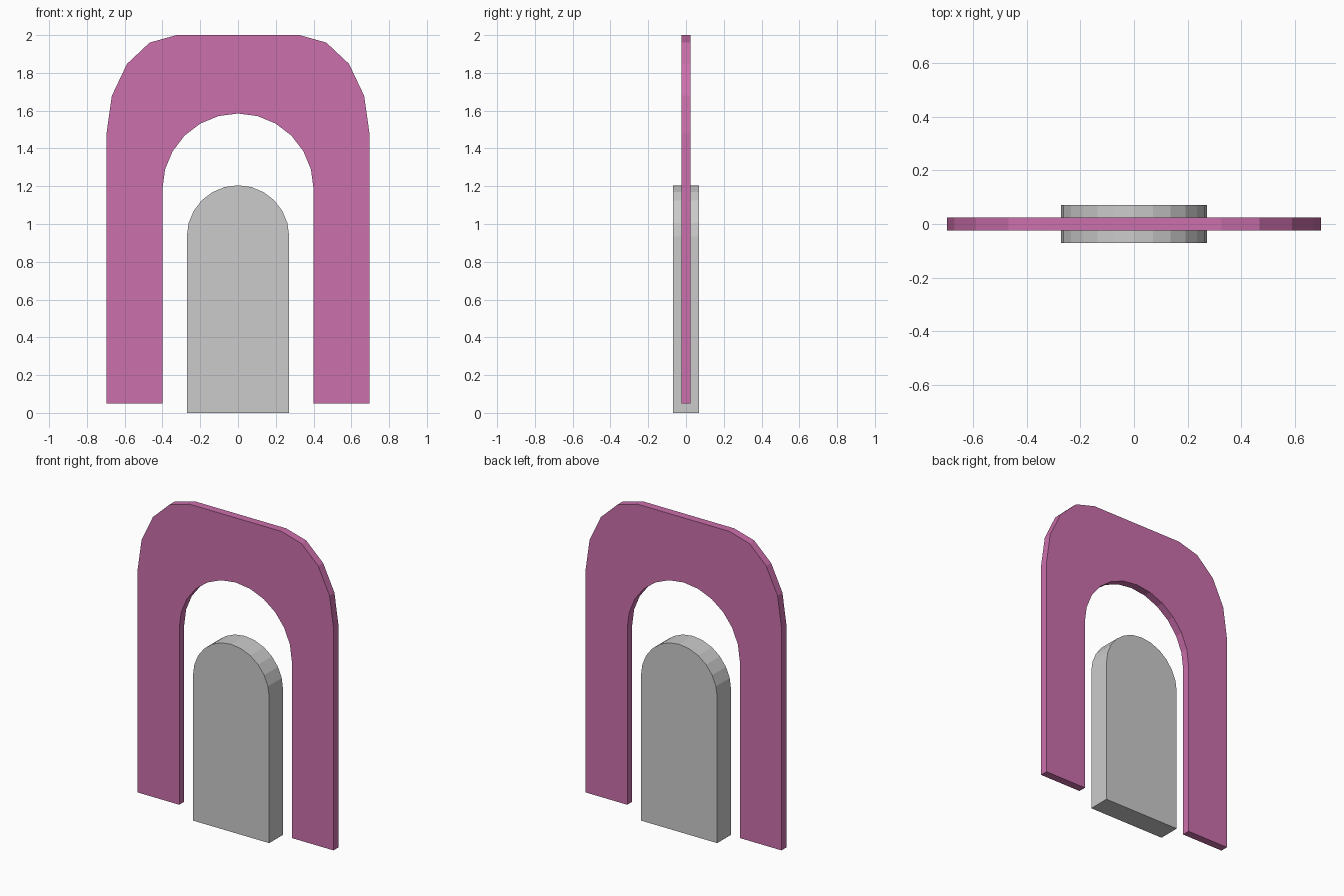
import bpy, bmesh
from math import sin, cos, pi

if "Cube" in bpy.data.objects:
    bpy.data.objects.remove(bpy.data.objects["Cube"])


def arc(cx, cz, rx, rz, start, end, steps):
    """Points along an elliptical arc in the XZ plane."""
    angles = [start + (end - start) * i / steps for i in range(steps + 1)]
    return [(cx + rx * cos(a), cz + rz * sin(a)) for a in angles]


def extrude_profile(name, points, half_depth):
    """Flat-faced slab from an XZ outline, centred on y = 0."""
    bm = bmesh.new()
    face = bm.faces.new([bm.verts.new((x, -half_depth, z)) for x, z in points])
    new = bmesh.ops.extrude_face_region(bm, geom=[face], use_keep_orig=True)["geom"]
    verts = [g for g in new if isinstance(g, bmesh.types.BMVert)]
    bmesh.ops.translate(bm, verts=verts, vec=(0, 2 * half_depth, 0))
    bmesh.ops.recalc_face_normals(bm, faces=bm.faces)
    mesh = bpy.data.meshes.new(name)
    bm.to_mesh(mesh)
    bm.free()
    obj = bpy.data.objects.new(name, mesh)
    bpy.context.collection.objects.link(obj)
    return obj


# Central round-topped slab
R = 0.271
extrude_profile("center_slab",
                [(-R, 0), (R, 0)] + arc(0, 1.205 - R, R, R, 0, pi, 12), 0.07)

# Outer arch: wide shoulders outside, round opening inside
W, BASE, OPENING = 0.696, 0.05, 0.4
shoulder = arc(0.326, 1.48, W - 0.326, 0.52, 0, pi / 2, 4)
outer = [(W, BASE)] + shoulder
outer += [(-x, z) for x, z in reversed(outer)]
inner = [(-OPENING, BASE)]
inner += arc(0, 1.585 - OPENING, OPENING, OPENING, pi, 0, 12)
inner += [(OPENING, BASE)]
arch = extrude_profile("outer_arch", outer + inner, 0.025)

pink = bpy.data.materials.new("pink")
pink.diffuse_color = (0.6, 0.16, 0.41, 1)
pink.use_nodes = True
pink.node_tree.nodes["Principled BSDF"].inputs["Base Color"].default_value = pink.diffuse_color
arch.data.materials.append(pink)
